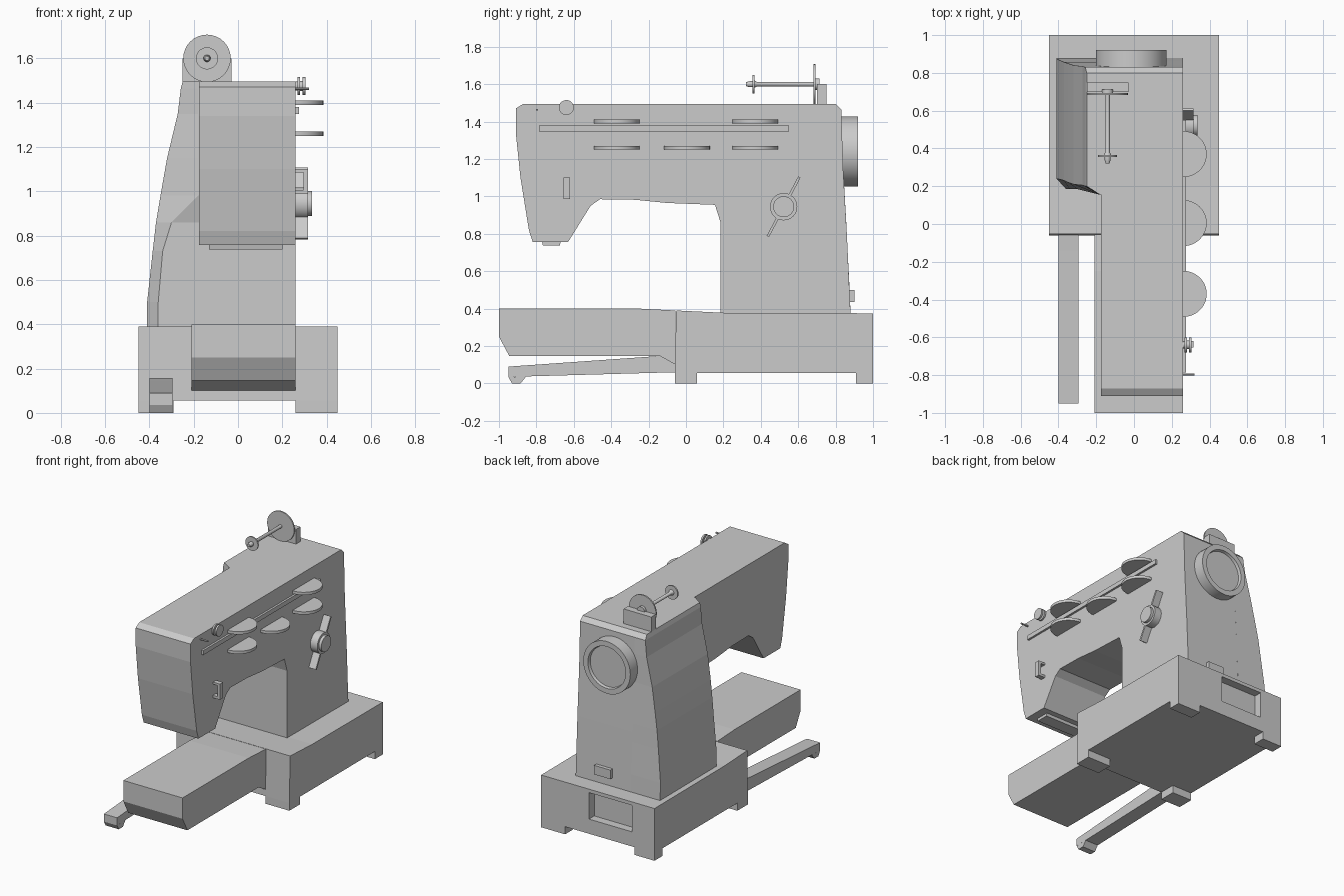
import bpy, bmesh, math
from mathutils import Vector, Matrix

cube = bpy.data.objects.get("Cube")
if cube:
    bpy.data.objects.remove(cube, do_unlink=True)

GREY = (0.6, 0.6, 0.6, 1)
mat = bpy.data.materials.new("plain grey")
mat.use_nodes = True
mat.diffuse_color = GREY
mat.node_tree.nodes["Principled BSDF"].inputs["Base Color"].default_value = GREY


def finish(name, bm, smooth=False):
    bmesh.ops.recalc_face_normals(bm, faces=bm.faces)
    mesh = bpy.data.meshes.new(name)
    bm.to_mesh(mesh)
    bm.free()
    mesh.materials.append(mat)
    ob = bpy.data.objects.new(name, mesh)
    bpy.context.collection.objects.link(ob)
    if smooth:
        bpy.ops.object.select_all(action='DESELECT')
        ob.select_set(True)
        bpy.context.view_layer.objects.active = ob
        bpy.ops.object.shade_smooth_by_angle(angle=math.radians(30))
    return ob


def loft(name, rings, smooth=False):
    """Skin equal-length closed rings and cap both ends."""
    bm = bmesh.new()
    rows = [[bm.verts.new(p) for p in ring] for ring in rings]
    n = len(rows[0])
    for a, b in zip(rows, rows[1:]):
        for i in range(n):
            j = (i + 1) % n
            bm.faces.new((a[i], a[j], b[j], b[i]))
    bm.faces.new(rows[0])
    bm.faces.new(rows[-1])
    return finish(name, bm, smooth)


def side_prism(name, profile, x0, x1):
    """Extrude a side (y, z) profile across x."""
    return loft(name, [[(x, y, z) for y, z in profile] for x in (x0, x1)])


def box(name, x0, x1, y0, y1, z0, z1):
    return side_prism(name, [(y0, z0), (y1, z0), (y1, z1), (y0, z1)], x0, x1)


def turned(name, origin, axis, profile, sides=32):
    """Turn (distance, radius) steps around an axis."""
    rot = Vector((0, 0, 1)).rotation_difference(Vector(axis)).to_matrix()
    rings = []
    for d, r in profile:
        ring = []
        for k in range(sides):
            a = math.tau * k / sides
            ring.append(Vector(origin) + rot @ Vector((r * math.cos(a), r * math.sin(a), d)))
        rings.append(ring)
    return loft(name, rings, True)


X, Y = (1, 0, 0), (0, 1, 0)
FACE = 0.26   # plane carrying the controls
BACK = -0.175

# Base with a rear recess and corner feet
base = side_prism("base", [(-0.06, 0.055), (1, 0.055), (1, 0.375), (0.2, 0.378), (-0.052, 0.39)], -0.45, 0.45)
cutter = box("recess_cutter", -0.27, 0.07, 0.94, 1.1, 0.16, 0.35)
cutter.hide_render = True
mod = base.modifiers.new("recess", 'BOOLEAN')
mod.operation = 'DIFFERENCE'
mod.object = cutter
mod.solver = 'EXACT'
bpy.context.view_layer.objects.active = base
bpy.ops.object.modifier_apply(modifier=mod.name)
bpy.data.objects.remove(cutter, do_unlink=True)
for end, y0, y1 in (("front", -0.06, 0.06), ("rear", 0.91, 1)):
    box(end + "_right_foot", -0.45, -0.29, y0, y1, 0, 0.055)
    box(end + "_left_foot", FACE, 0.45, y0, y1, 0, 0.055)

# Free arm in front of the base
side_prism("free_arm", [(-1, 0.4), (-1, 0.25), (-0.945, 0.147), (-0.14, 0.147), (-0.055, 0.1),
                        (-0.055, 0.39), (-0.25, 0.4)], -0.21, FACE)

# Knee lever
side_prism("lever", [(-0.95, 0.09), (-0.95, 0.035), (-0.055, 0.06), (-0.055, 0.155), (-0.14, 0.147)], -0.4, -0.295)
side_prism("lever_pad", [(-0.95, 0.035), (-0.93, 0), (-0.885, 0), (-0.855, 0.037)], -0.4, -0.295)

# Head, overhead arm and column
side_prism("arm_and_column", [
    (-0.91, 1.47), (-0.87, 1.495), (0.8, 1.495), (0.83, 1.465), (0.84, 1.15), (0.86, 0.8), (0.88, 0.37),
    (0.185, 0.37), (0.185, 0.86), (0.155, 0.955), (-0.1, 0.965), (-0.27, 0.982), (-0.46, 0.985),
    (-0.51, 0.95), (-0.63, 0.757), (-0.82, 0.757), (-0.84, 0.82), (-0.885, 1.1), (-0.91, 1.34)], BACK, FACE)

# Flared back of the column: height, outer x, inner x, inner y, outer y, rear y
flare = [(0.37, -0.41, -0.36, 0.185, 0.24, 0.88), (0.5, -0.41, -0.36, 0.185, 0.24, 0.875),
         (0.73, -0.385, -0.34, 0.185, 0.235, 0.863), (0.86, -0.37, -0.3, 0.185, 0.23, 0.857),
         (0.98, -0.35, -0.18, 0.155, 0.22, 0.85), (1.15, -0.32, -0.18, 0.155, 0.21, 0.84),
         (1.35, -0.272, -0.18, 0.155, 0.205, 0.835), (1.465, -0.258, -0.18, 0.155, 0.2, 0.83),
         (1.495, -0.25, -0.18, 0.155, 0.2, 0.8)]
loft("column_flare", [[(BACK, yi, z), (xi, yi, z), (xo, yo, z), (xo, yb, z), (BACK, yb, z)]
                      for z, xo, xi, yi, yo, yb in flare])

# Needle plate under the head
side_prism("presser_plate", [(-0.77, 0.76), (-0.765, 0.737), (-0.675, 0.737), (-0.67, 0.76)], -0.13, 0.2)

# Hand wheel with dished face
turned("hand_wheel", (-0.015, 0.83, 1.24), Y, [(0, 0.187), (0.09, 0.187), (0.09, 0.15), (0.07, 0.145)], 48)
box("rear_switch", -0.03, 0.1, 0.85, 0.9, 0.435, 0.5)

# Spool holder
box("spool_bracket", -0.25, -0.03, 0.7, 0.75, 1.49, 1.6)
turned("spool_disc", (-0.14, 0.683, 1.6), Y, [(0, 0.107), (0.01, 0.107), (0.01, 0.03), (0.03, 0.03)])
turned("spool_pin", (-0.14, 0.32, 1.6), Y, [
    (0, 0.01), (0.02, 0.016), (0.035, 0.016), (0.035, 0.05), (0.045, 0.05), (0.045, 0.02),
    (0.06, 0.012), (0.37, 0.012)], 20)

# Half-sunk selector dials
for row, z, spots in (("upper", 1.4, (-0.37, 0.37)), ("lower", 1.26, (-0.37, 0.005, 0.37))):
    for i, y in enumerate(spots):
        arc = [(FACE + 0.125 * math.sin(math.pi * k / 24), y - 0.122 * math.cos(math.pi * k / 24))
               for k in range(25)]
        loft(f"{row}_dial_{i + 1}", [[(px, py, h) for px, py in arc] for h in (z - 0.01, z + 0.01)], True)
box("trim_strip", FACE - 0.01, 0.275, -0.785, 0.55, 1.348, 1.38)

# Thread guide knob and pin
turned("tension_knob", (FACE - 0.01, -0.64, 1.475), X, [
    (0, 0.02), (0.018, 0.02), (0.018, 0.04), (0.03, 0.04), (0.03, 0.022), (0.042, 0.022),
    (0.042, 0.04), (0.055, 0.04)])
turned("thread_pin", (FACE - 0.01, -0.797, 1.463), X, [(0, 0.006), (0.07, 0.006)], 10)

# Hooked thread lever on the head
box("hook_top", FACE - 0.01, 0.315, -0.655, -0.62, 1.085, 1.1)
box("hook_stem", 0.295, 0.315, -0.655, -0.62, 0.987, 1.085)
box("hook_end", FACE - 0.01, 0.295, -0.655, -0.62, 0.987, 1.005)

# Stitch selector: turned knob over a slanted bar
turned("stitch_knob", (FACE - 0.01, 0.522, 0.945), X, [
    (0, 0.073), (0.065, 0.073), (0.065, 0.056), (0.085, 0.056)])
slant = Matrix.Rotation(math.radians(-28), 2)
bar = [Vector((0.522, 0.945)) + slant @ Vector((u, v))
       for u, v in ((-0.007, -0.18), (0.007, -0.18), (0.007, 0.18), (-0.007, 0.18))]
side_prism("stitch_lever", bar, FACE - 0.01, 0.315)
